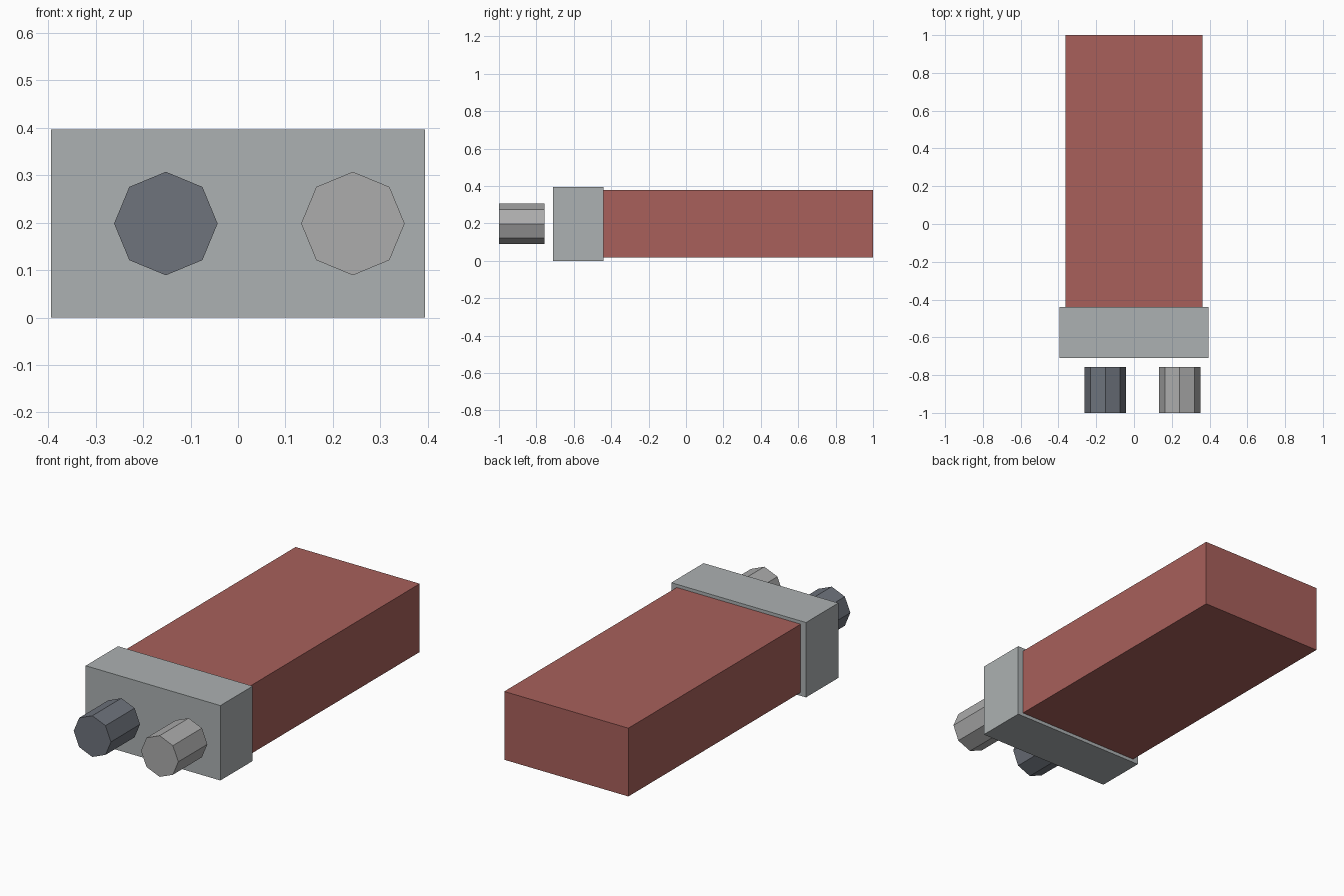
import bpy
from math import pi

cube = bpy.data.objects.get("Cube")
if cube:
    bpy.data.objects.remove(cube, do_unlink=True)


def material(name, rgb):
    """Flat material from 0-255 sRGB values, stored as linear."""
    color = [((c / 255 + 0.055) / 1.055) ** 2.4 for c in rgb] + [1.0]
    mat = bpy.data.materials.new(name)
    mat.use_nodes = True
    mat.diffuse_color = color
    mat.node_tree.nodes["Principled BSDF"].inputs["Base Color"].default_value = color
    return mat


def finish(name, mat):
    obj = bpy.context.object
    obj.name = obj.data.name = name
    obj.data.materials.append(mat)
    bpy.ops.object.transform_apply(location=False, rotation=True, scale=True)


def box(name, mat, width, y_range, z_range):
    (y0, y1), (z0, z1) = y_range, z_range
    bpy.ops.mesh.primitive_cube_add(size=1, location=(0, (y0 + y1) / 2, (z0 + z1) / 2))
    bpy.context.object.scale = (width, y1 - y0, z1 - z0)
    finish(name, mat)


def terminal(name, mat, x):
    """Eight-sided stud along y, with a corner pointing straight up."""
    bpy.ops.mesh.primitive_cylinder_add(vertices=8, radius=0.109, depth=0.243,
                                        location=(x, -0.8785, 0.198),
                                        rotation=(pi / 2, 0, 0))
    finish(name, mat)


red = material("brick red", (168, 96, 91))
cap_grey = material("cool grey", (172, 177, 178))
light_grey = material("light grey", (172, 172, 172))
dark_grey = material("slate grey", (110, 115, 124))

# Long body and the wider cap at its front
box("body", red, 0.726, (-0.44, 1.0), (0.018, 0.379))
box("front_cap", cap_grey, 0.788, (-0.71, -0.44), (0.0, 0.396))

# Two studs floating just ahead of the cap
terminal("dark_terminal", dark_grey, -0.152)
terminal("light_terminal", light_grey, 0.242)
